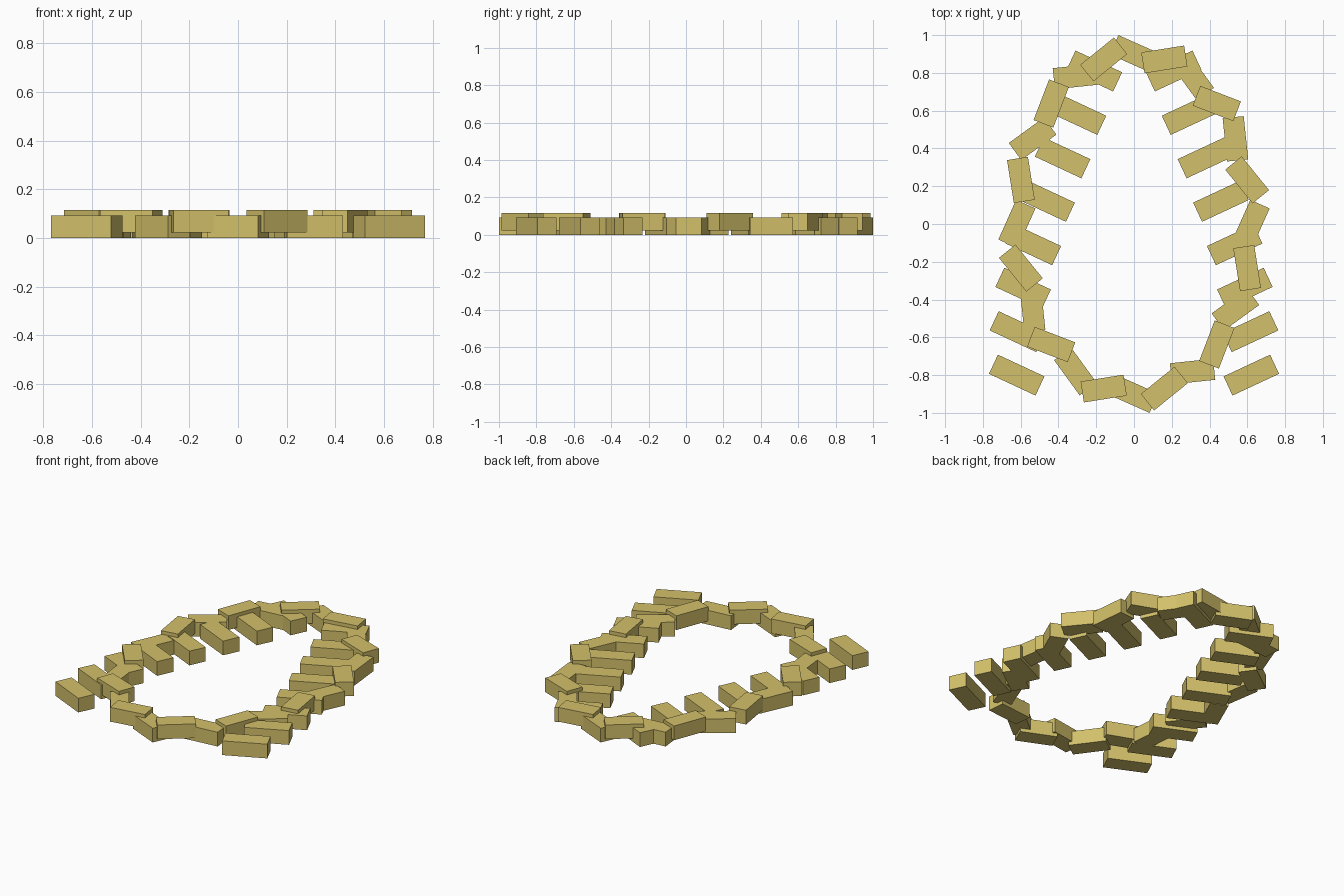
import bpy
import math

cube = bpy.data.objects.get("Cube")
if cube:
    bpy.data.objects.remove(cube, do_unlink=True)

sand = bpy.data.materials.new("sandy_yellow")
sand.use_nodes = True
colour = (0.65, 0.53, 0.145, 1)
sand.diffuse_color = colour
sand.node_tree.nodes["Principled BSDF"].inputs["Base Color"].default_value = colour

HEIGHT = 0.093
WIDTH = 0.112
LIFT = 0.023  # raised blocks rest this much higher


def block(name, x, y, base, length, angle):
    """Flat-faced block lying on its side, turned about z (degrees)."""
    bpy.ops.mesh.primitive_cube_add(size=1, location=(x, y, base + HEIGHT / 2),
                                    rotation=(0, 0, math.radians(angle)))
    obj = bpy.context.object
    obj.name = name
    obj.scale = (length, WIDTH, HEIGHT)
    obj.data.materials.append(sand)


# Oval ring: low and raised blocks alternate, twisted either way off the tangent
for i in range(24):
    turn = i * 15
    t = math.radians(turn)
    raised = i % 2 == 1
    block("raised_ring_block" if raised else "low_ring_block",
          0.62 * math.sin(t), 0.902 * math.cos(t),
          LIFT if raised else 0, 0.23, (24 if raised else -24) - turn)

# Two mirrored rows of slanted blocks, closing in towards the back
row_x = [0.621, 0.617, 0.587, 0.533, 0.46, 0.378, 0.294, 0.21]
for side, label in ((-1, "right"), (1, "left")):
    for i, x in enumerate(row_x):
        block(label + "_row_block", side * x, -0.8 + 0.23 * i, 0, 0.272, side * 25)
